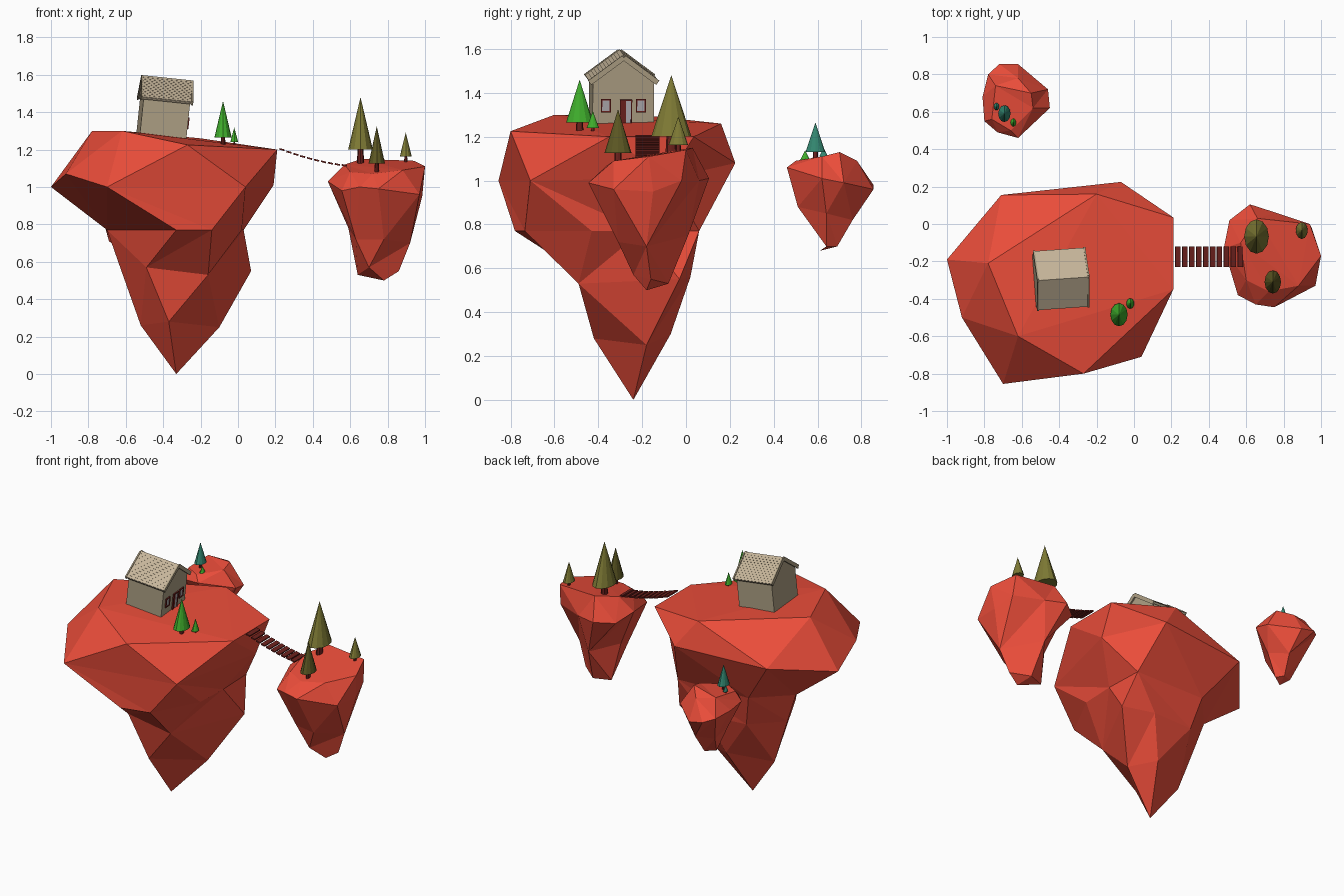
import bpy, bmesh, math
from mathutils import Matrix, Vector

if "Cube" in bpy.data.objects:
    bpy.data.objects.remove(bpy.data.objects["Cube"])

def mat(name, r, g, b):
    m = bpy.data.materials.new(name)
    m.diffuse_color = (r, g, b, 1)
    m.use_nodes = True
    m.node_tree.nodes["Principled BSDF"].inputs["Base Color"].default_value = m.diffuse_color
    return m

ROCK = mat("rock", .83, .074, .042)
WOOD = mat("dark_wood", .15, .015, .012)
WALL = mat("plaster", .42, .35, .23)
ROOF = mat("shingle", .56, .46, .32)
GLASS = mat("glass", .42, .40, .42)
GREEN = mat("green_leaf", .05, .42, .025)
OLIVE = mat("olive_leaf", .21, .195, .035)
DARK = mat("dark_olive_leaf", .11, .098, .017)
TEAL = mat("teal_leaf", .033, .243, .163)

def finish(name, bm, m):
    bmesh.ops.recalc_face_normals(bm, faces=bm.faces[:])
    me = bpy.data.meshes.new(name)
    bm.to_mesh(me)
    bm.free()
    me.materials.append(m)
    ob = bpy.data.objects.new(name, me)
    bpy.context.collection.objects.link(ob)
    return ob

def angles(ring, cx, cy):
    """Unwrapped angle of each point round the axis, closing back on the first."""
    a = [math.atan2(p[1] - cy, p[0] - cx) for p in ring]
    return [a[0]] + [x if x > a[0] else x + math.tau for x in a[1:]] + [a[0] + math.tau]

def loft(name, rings, tip, axis, m):
    """Zip counter-clockwise rings of unequal count with triangles, down to a tip."""
    bm = bmesh.new()
    loops = [[bm.verts.new(p) for p in r] for r in rings]
    for k in range(len(rings) - 1):
        A, B = loops[k], loops[k + 1]
        a, b = angles(rings[k], *axis), angles(rings[k + 1], *axis)
        i = j = 0
        while i < len(A) or j < len(B):
            pa, pb = A[i % len(A)], B[j % len(B)]
            if j == len(B) or (i < len(A) and a[i + 1] <= b[j + 1]):
                i += 1
                bm.faces.new((pa, pb, A[i % len(A)]))
            else:
                j += 1
                bm.faces.new((pa, pb, B[j % len(B)]))
    end, last = bm.verts.new(tip), loops[-1]
    for i, v in enumerate(last):
        bm.faces.new((v, end, last[(i + 1) % len(last)]))
    top = bm.faces.new(loops[0])
    bmesh.ops.triangulate(bm, faces=[top])
    return finish(name, bm, m)

def add_box(bm, M, loc, size, rx=0):
    bmesh.ops.create_cube(bm, size=1, matrix=M @ Matrix.Translation(loc)
                          @ Matrix.Rotation(rx, 4, 'X') @ Matrix.Diagonal((*size, 1)))

# Main island: broad faceted cap, undercut neck and tapering spike
loft("main_island", [
    [(.21, .035, 1.2), (-.2, .16, 1.26), (-.78, -.21, 1.3), (-.62, -.6, 1.3),
     (-.27, -.8, 1.225), (.21, -.35, 1.2)],
    [(.19, -.08, 1.01), (-.07, .225, 1.08), (-.71, .155, 1.07), (-1, -.19, 1),
     (-.92, -.5, 1.07), (-.7, -.855, 1), (.04, -.71, 1)],
    [(.03, -.2, .77), (.02, .06, .77), (-.5, .05, .78), (-.7, -.17, .77),
     (-.33, -.78, .77), (-.14, -.735, .77), (.02, -.43, .77)],
    [(.07, -.03, .55), (-.15, .02, .56), (-.45, 0, .57), (-.63, -.18, .57),
     (-.49, -.47, .57), (-.16, -.49, .53)],
    [(-.1, -.18, .25), (-.25, -.07, .3), (-.52, -.2, .26), (-.37, -.42, .28)],
], (-.33, -.24, 0), (-.33, -.27), ROCK)

# Right island
loft("right_island", [
    [(1, -.17, 1.11), (.94, 0, 1.14), (.66, .03, 1.15), (.57, -.1, 1.12),
     (.6, -.3, 1.08), (.72, -.36, 1.07), (.88, -.33, 1.09)],
    [(.985, -.15, .95), (.95, -.02, 1), (.76, .06, 1), (.62, .105, 1.01), (.51, .02, 1),
     (.48, -.13, 1.03), (.555, -.38, .98), (.65, -.43, 1), (.75, -.445, .99), (.97, -.33, .96)],
    [(.92, -.18, .7), (.72, .01, .75), (.59, -.15, .78), (.63, -.28, .72), (.78, -.31, .72)],
    [(.86, -.16, .55), (.75, -.08, .53), (.64, -.12, .53), (.7, -.24, .57)],
], (.78, -.18, .5), (.74, -.16), ROCK)

# Back island
loft("back_island", [
    [(-.54, .62, 1.11), (-.55, .7, 1.13), (-.62, .78, 1.09), (-.74, .74, 1.11),
     (-.76, .56, 1.09), (-.66, .5, 1.09)],
    [(-.45, .62, 1.01), (-.46, .72, .99), (-.62, .855, .96), (-.72, .855, .98),
     (-.78, .8, 1), (-.81, .68, 1.02), (-.8, .55, 1.03), (-.73, .49, 1.04), (-.62, .46, 1.06)],
    [(-.53, .64, .85), (-.6, .76, .82), (-.72, .72, .82), (-.72, .58, .85), (-.62, .51, .88)],
    [(-.59, .64, .7), (-.62, .69, .7), (-.69, .66, .71)],
], (-.65, .61, .68), (-.64, .66), ROCK)

# House, leaning with the ground
H = (Matrix.Translation((-.41, -.295, 1.27)) @ Matrix.Rotation(math.radians(4), 4, 'Z')
     @ Matrix.Rotation(math.radians(6), 4, 'Y'))
walls = bmesh.new()
for x in (-.125, .125):
    for y, z in [(-.14, -.02), (.14, -.02), (.14, .2), (0, .3), (-.14, .2)]:
        walls.verts.new(H @ Vector((x, y, z)))
bmesh.ops.convex_hull(walls, input=walls.verts[:])
finish("house_walls", walls, WALL)

# Roof: a slab, lapped shingle rows and gable boards on each slope
slope, run, rows = math.atan2(.115, .155), .193, 12
roof, boards = bmesh.new(), bmesh.new()
for turn in (0, math.pi):
    M = H @ Matrix.Rotation(turn, 4, 'Z')
    add_box(roof, M, (0, .077, .249), (.27, run, .012), -slope)
    for i in range(rows):
        d = (i + .5) * run / rows
        add_box(roof, M, (0, d * math.cos(slope), .313 - d * math.sin(slope)),
                (.276, run / rows + .003, .005), -slope + .06)
    for x in (-.136, .136):
        add_box(boards, M, (x, .078, .249), (.009, run, .024), -slope)
finish("roof", roof, ROOF)
finish("gable_boards", boards, WALL)

# Windows and door on the right gable
frames, panes = bmesh.new(), bmesh.new()
for y, z, w, h in ((-.08, .085, .04, .055), (.08, .085, .04, .055), (.012, .05, .05, .12)):
    for s in (-1, 1):
        add_box(frames, H, (.127, y + s * w / 2, z), (.012, .006, h + .006))
        add_box(frames, H, (.127, y, z + s * h / 2), (.012, w, .006))
    if h < .1:
        add_box(panes, H, (.125, y, z), (.006, w, h))
    else:
        add_box(frames, H, (.125, y - w / 4, z), (.008, w / 2, h))
        add_box(panes, H, (.125, y + w / 4, z), (.008, w / 2, h))
finish("window_and_door_frames", frames, WOOD)
finish("window_and_door_panes", panes, GLASS)

# Sagging plank bridge
planks = bmesh.new()
for i in range(10):
    t = i / 9
    z = 1.2 - .085 * t - .04 * t * (1 - t)
    tilt = Matrix.Translation((.235 + .333 * t, -.175, z)) @ Matrix.Rotation(.25, 4, 'Y')
    add_box(planks, tilt, (0, 0, 0), (.028, .11, .009))
finish("bridge_planks", planks, WOOD)

# Trees: x, y, ground, crown base, apex, half width in x and y
def tree(x, y, ground, base, apex, rx, ry, leaf):
    bm = bmesh.new()
    M = Matrix.Translation((x, y, (base + apex) / 2)) @ Matrix.Diagonal((rx, ry, 1, 1))
    bmesh.ops.create_cone(bm, cap_ends=True, segments=12, radius1=1, radius2=0,
                          depth=apex - base, matrix=M)
    finish("tree_crown", bm, leaf)
    bm = bmesh.new()
    low = ground - .03
    M = Matrix.Translation((x, y, (low + base) / 2)) @ Matrix.Diagonal((rx * .3, ry * .3, 1, 1))
    bmesh.ops.create_cone(bm, cap_ends=True, segments=8, radius1=1, radius2=.8,
                          depth=base - low + .01, matrix=M)
    finish("tree_trunk", bm, WOOD)

for spec in (
    (-.08, -.485, 1.235, 1.265, 1.46, .046, .062, GREEN),
    (-.02, -.425, 1.225, 1.24, 1.318, .021, .028, GREEN),
    (.655, -.067, 1.14, 1.2, 1.48, .066, .092, OLIVE),
    (.742, -.31, 1.09, 1.125, 1.325, .044, .062, DARK),
    (.897, -.035, 1.13, 1.162, 1.292, .032, .045, OLIVE),
    (-.693, .59, 1.1, 1.13, 1.265, .033, .045, TEAL),
    (-.735, .628, 1.1, 1.11, 1.15, .014, .02, TEAL),
    (-.645, .543, 1.09, 1.095, 1.138, .015, .022, GREEN)):
    tree(*spec)
